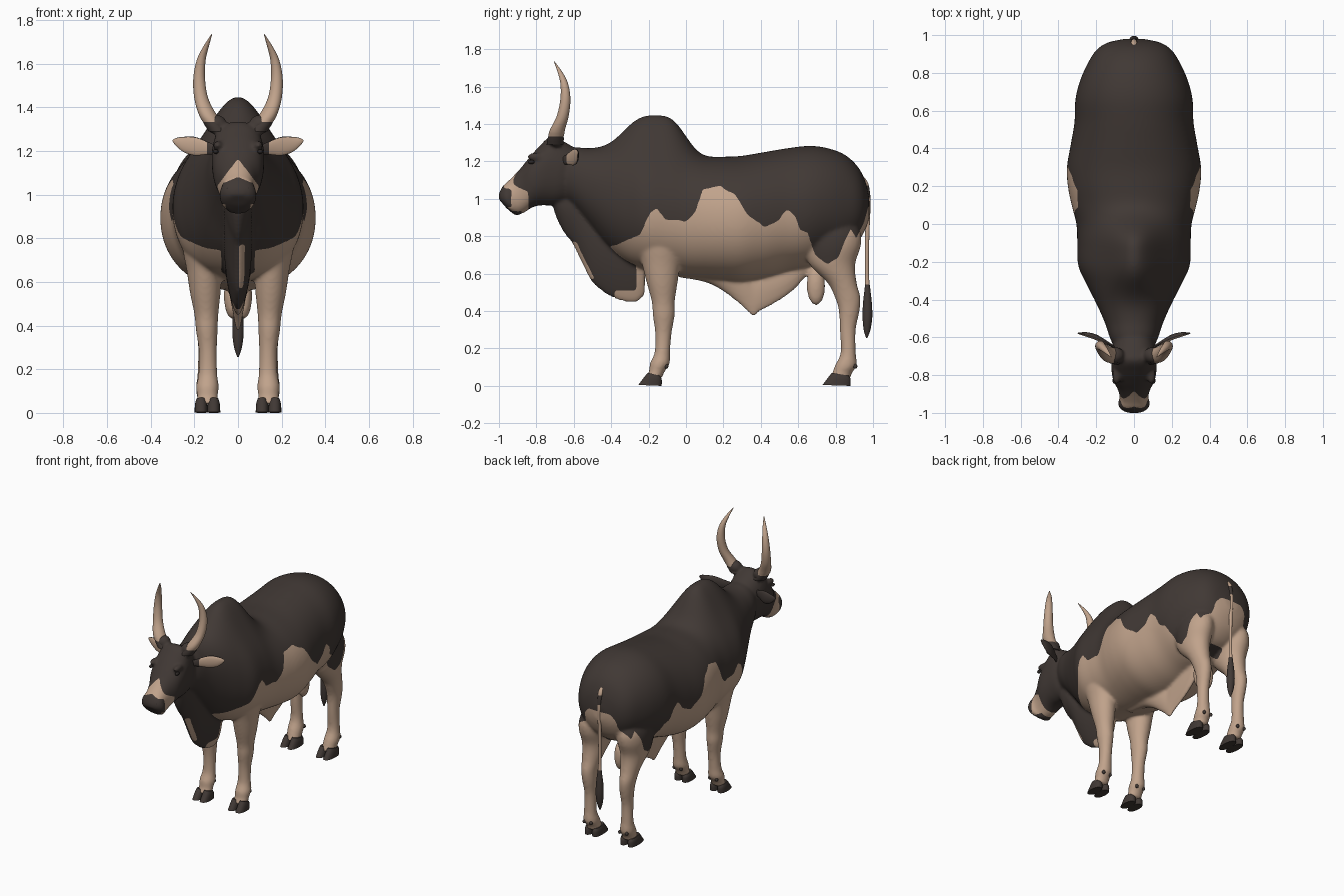
import bpy, bmesh, math
from mathutils import Vector, Matrix

if "Cube" in bpy.data.objects:
    bpy.data.objects.remove(bpy.data.objects["Cube"], do_unlink=True)


def material(name, color):
    mat = bpy.data.materials.new(name)
    mat.use_nodes = True
    mat.diffuse_color = (*color, 1)
    mat.node_tree.nodes["Principled BSDF"].inputs["Base Color"].default_value = (*color, 1)
    return mat


PALETTE = [material("tan hide", (0.53, 0.365, 0.26)),
           material("dark brown hide", (0.052, 0.040, 0.035)),
           material("black brown", (0.025, 0.020, 0.018))]
TAN, DARK, BLACK = range(3)


def interp(table, t):
    """Piecewise linear lookup."""
    if t <= table[0][0]:
        return table[0][1]
    for (a, p), (b, q) in zip(table, table[1:]):
        if t <= b:
            return p + (q - p) * (t - a) / (b - a)
    return table[-1][1]


def link(bm, name):
    bmesh.ops.recalc_face_normals(bm, faces=bm.faces[:])
    mesh = bpy.data.meshes.new(name)
    bm.to_mesh(mesh)
    bm.free()
    obj = bpy.data.objects.new(name, mesh)
    bpy.context.scene.collection.objects.link(obj)
    return obj


def fuse(bm):
    """Blend overlapping volumes into one smooth skin."""
    obj = link(bm, "fused_volumes")
    remesh = obj.modifiers.new("fuse", "REMESH")
    remesh.mode, remesh.voxel_size = "VOXEL", .009
    smooth = obj.modifiers.new("relax", "SMOOTH")
    smooth.factor, smooth.iterations = .5, 10
    depsgraph = bpy.context.evaluated_depsgraph_get()
    result = bmesh.new()
    result.from_object(obj, depsgraph)
    bpy.data.objects.remove(obj, do_unlink=True)
    return result


def finish(bm, name, rule):
    """Colour faces by a rule (constant or function of centre and normal), tidy colour borders."""
    bmesh.ops.recalc_face_normals(bm, faces=bm.faces[:])
    for f in bm.faces:
        f.material_index = rule(f.calc_center_median(), f.normal) if callable(rule) else rule
    border = {}
    for e in bm.edges:
        if len({f.material_index for f in e.link_faces}) > 1:
            a, b = e.verts
            border.setdefault(a, []).append(b)
            border.setdefault(b, []).append(a)
    for _ in range(4):
        moved = {v: v.co / 2 + sum((o.co for o in near), Vector()) / len(near) / 2
                 for v, near in border.items()}
        for v, co in moved.items():
            v.co = co
    obj = link(bm, name)
    for mat in PALETTE:
        obj.data.materials.append(mat)
    obj.data.shade_smooth()
    obj.data.set_sharp_from_angle(angle=math.radians(55))


def spline(a, b, c, d, t):
    return (b * 2 + (c - a) * t + (a * 2 - b * 5 + c * 4 - d) * t**2
            + (b * 3 - a - c * 3 + d) * t**3) / 2


def skin(bm, sections, sides=32, steps=6, taper=0, power=1, shape=None):
    """Add a smooth skin through (centre, side axis, up axis) sections."""
    n = len(sections)
    rings = []
    for i in range(n - 1):
        near = [sections[max(0, min(n - 1, i + k))] for k in (-1, 0, 1, 2)]
        for s in range(steps):
            rings.append([spline(*axis, s / steps) for axis in zip(*near)])
    rings.append(sections[-1])
    loops = []
    for c, u, v in rings:
        loop = []
        for k in range(sides):
            a = math.tau * k / sides
            x, y = (math.copysign(abs(w) ** power, w) for w in (math.cos(a), math.sin(a)))
            p = c + u * x * (1 + taper * y) + v * y
            loop.append(bm.verts.new(shape(p, y) if shape else p))
        loops.append(loop)
    for a, b in zip(loops, loops[1:]):
        for k in range(sides):
            j = (k + 1) % sides
            bm.faces.new((a[k], a[j], b[j], b[k]))
    bm.faces.new(loops[0])
    bm.faces.new(loops[-1])
    return bm


def slab(y1, z1, y2, z2, w, x=0):
    """Section spanning two side-profile points with half width w."""
    p, q = Vector((x, y1, z1)), Vector((x, y2, z2))
    return (p + q) / 2, Vector((w, 0, 0)), (p - q) / 2


def upright(rows):
    return [slab(y, top, y, bottom, w) for y, top, bottom, w in rows]


def ball(bm, center, radii):
    bmesh.ops.create_uvsphere(bm, u_segments=20, v_segments=12, radius=1,
                              matrix=Matrix.Translation(center) @ Matrix.Diagonal((*radii, 1)))
    return bm


# Lower edge of the dark coat along the body
COAT = [(-.6, .70), (-.37, .755), (-.245, .81), (-.19, .93), (-.155, .95), (-.11, .89), (0, .88),
        (.05, .93), (.09, 1.05), (.18, 1.07), (.265, 1.02), (.33, .915), (.42, .85), (.49, .88),
        (.54, .945), (.58, .915), (.61, .835), (.65, .82), (.69, .70), (.755, .65), (.815, .685),
        (.85, .78), (.88, .84), (.91, .79), (.95, .87), (.975, .96)]


def hide_color(c, n):
    # Muzzle: dark nose and lip, pale band with a peak up the face
    if c.y < -.845:
        low = .9 if abs(c.x) < .055 else .955
        nose = c.y < -.935 and low < c.z < 1.08 - abs(c.x) * .4
        lip = c.y < -.88 and c.z < .935
        return TAN if c.z < 1.165 - abs(c.x) * 1.3 and not (nose or lip) else DARK
    # Dewlap: pale strip on one side and pale brisket
    if abs(c.x) < .075 and c.y < -.2 and c.z < .8:
        strip = c.x > 0 and .57 < c.z < .77 and c.y < -.587 + (.77 - c.z) * .5
        brisket = c.y > -.265 or (c.y > -.38 and c.z < .51)
        return TAN if strip or brisket else DARK
    return DARK if c.z > interp(COAT, c.y) else TAN


# Body with shoulder hump
def add_hump(p, up):
    d = p.y + .15
    along = math.exp(-abs(d / (.21 if d < 0 else .17)) ** 3)
    p.z += .19 * along * math.exp(-(p.x / .15) ** 2) * max(0, min(1, up * 2))
    return p


hide = bmesh.new()
skin(hide, upright([
    (-.72, 1.2, 1.02, .06), (-.62, 1.27, .97, .12), (-.52, 1.27, .86, .155),
    (-.42, 1.27, .74, .2), (-.32, 1.265, .66, .25), (-.22, 1.26, .62, .295),
    (-.1, 1.255, .6, .3), (0, 1.24, .585, .305), (.1, 1.225, .575, .33),
    (.2, 1.225, .565, .35), (.3, 1.23, .56, .355), (.42, 1.25, .58, .335),
    (.54, 1.27, .615, .315), (.66, 1.283, .64, .31), (.76, 1.27, .68, .285),
    (.85, 1.235, .71, .245), (.92, 1.17, .77, .2), (.96, 1.09, .84, .14),
    (.98, 1, .9, .05)]), sides=96, power=.95, shape=add_hump)

# Dewlap hanging from throat to brisket
skin(hide, upright([
    (-.715, 1.05, .97, .03), (-.69, 1.05, .89, .045), (-.65, 1.05, .815, .055),
    (-.61, 1.05, .765, .06), (-.56, 1, .665, .06), (-.51, .95, .565, .06),
    (-.46, .9, .515, .06), (-.41, .88, .48, .06), (-.33, .85, .45, .058),
    (-.26, .8, .45, .05), (-.22, .75, .485, .035)]), taper=.4)

# Belly fold
skin(hide, upright([
    (-.04, .63, .58, .04), (.1, .63, .555, .05), (.2, .63, .505, .045), (.3, .63, .425, .035),
    (.36, .62, .37, .025), (.4, .62, .4, .027), (.5, .64, .455, .03), (.58, .67, .515, .03),
    (.66, .72, .6, .03), (.72, .72, .62, .03)]), taper=.3)

# Head
skin(hide, [slab(*row) for row in [
    (-.56, 1.25, -.62, .99, .09), (-.65, 1.305, -.68, .97, .115), (-.72, 1.335, -.74, .965, .12),
    (-.785, 1.28, -.78, .965, .118), (-.84, 1.218, -.82, .955, .108),
    (-.89, 1.157, -.86, .93, .085), (-.945, 1.1, -.89, .915, .075),
    (-.978, 1.07, -.91, .912, .084), (-.999, 1.03, -.93, .925, .075),
    (-1.002, 1, -.96, .95, .045)]], sides=64, power=.88, taper=.06)

# Legs, horns, ears and face details in pairs
FRONT_LEG = [(.95, -.26, 0, .17, .07), (.78, -.265, 0, .165, .09), (.65, -.235, -.03, .155, .08),
             (.55, -.21, -.045, .15, .07), (.45, -.183, -.06, .145, .055),
             (.38, -.178, -.06, .143, .05), (.28, -.165, -.077, .138, .041),
             (.18, -.168, -.085, .138, .043), (.12, -.193, -.087, .14, .052),
             (.08, -.198, -.112, .14, .048), (.04, -.215, -.13, .14, .05)]
HIND_LEG = [(.92, .68, .87, .13, .06), (.83, .63, .93, .145, .095), (.75, .63, .935, .15, .1),
            (.65, .66, .905, .15, .085), (.55, .757, .913, .15, .063), (.47, .797, .933, .15, .05),
            (.4, .817, .928, .147, .045), (.3, .822, .908, .145, .038),
            (.18, .827, .908, .145, .041), (.11, .797, .913, .143, .05),
            (.07, .782, .888, .14, .047), (.04, .77, .88, .14, .048)]
HORN = [(.09, -.7, 1.29, .045), (.135, -.69, 1.36, .041), (.168, -.66, 1.44, .032),
        (.178, -.645, 1.53, .027), (.17, -.65, 1.61, .021), (.15, -.67, 1.67, .014),
        (.12, -.705, 1.735, .002)]
EAR = [(.1, -.655, 1.205, .02), (.15, -.625, 1.215, .032), (.2, -.6, 1.222, .043),
       (.25, -.585, 1.23, .035), (.285, -.58, 1.242, .017), (.3, -.578, 1.247, .003)]

for side, s in (("left", 1), ("right", -1)):
    for place, rows in (("front", FRONT_LEG), ("hind", HIND_LEG)):
        skin(hide, [slab(a, z, b, z, w, s * x) for z, a, b, x, w in rows])
        toe, heel, x = rows[-1][1], rows[-1][2], s * rows[-1][3]
        # Cloven hoof and dewclaws
        for claw, k in (("inner", -s), ("outer", s)):
            tag = f"{side}_{place}_{claw}"
            cx = x + k * .029
            finish(skin(bmesh.new(), [
                slab(toe + .01, .07, heel - .01, .055, .022, cx),
                slab(toe - .01, .045, heel, .035, .028, cx),
                slab(toe - .04, .005, heel, 0, .03, cx)], sides=20, power=.85),
                tag + "_hoof", DARK)
            finish(ball(bmesh.new(), (x + k * .027, heel + .025, .105), (.011, .011, .013)),
                   tag + "_dewclaw", DARK)
    # Brow, horn root and testicle blend into the hide
    ball(hide, (s * .093, -.805, 1.225), (.022, .045, .022))
    ball(hide, (s * .1, -.695, 1.322), (.05, .045, .045))
    ball(hide, (s * .027, .695, .535), (.038, .05, .105))
    finish(skin(bmesh.new(), [(Vector((s * x, y, z)), Vector((r, 0, 0)), Vector((0, r, 0)))
                              for x, y, z, r in HORN]), side + "_horn",
           lambda c, n: DARK if c.z < 1.34 else TAN)
    finish(skin(bmesh.new(), [(Vector((s * x, y, z)), Vector((0, h * .35, 0)), Vector((0, 0, h)))
                              for x, y, z, h in EAR]), side + "_ear",
           lambda c, n: TAN if n.y < .1 and n.z < .7 and abs(c.x) > .145 else DARK)
    finish(ball(bmesh.new(), (s * .102, -.828, 1.197), (.012, .018, .011)), side + "_eye", BLACK)
    finish(ball(bmesh.new(), (s * .04, -.98, 1.025), (.018, .012, .014)), side + "_nostril", BLACK)

finish(fuse(hide), "hide_body", hide_color)

# Tail with pale root spot and dark tuft
TAIL = [(.925, 1.13, .012), (.955, 1.09, .016), (.97, 1.03, .014), (.974, .96, .013),
        (.972, .9, .012), (.968, .75, .011), (.968, .6, .01), (.97, .53, .014),
        (.97, .45, .023), (.97, .37, .026), (.968, .3, .018), (.966, .255, .003)]
finish(skin(bmesh.new(), [(Vector((0, y, z)), Vector((r, 0, 0)), Vector((0, r, 0)))
                          for y, z, r in TAIL]), "tail",
       lambda c, n: DARK if c.z < .545 or 1.01 < c.z < 1.075 else TAN)
